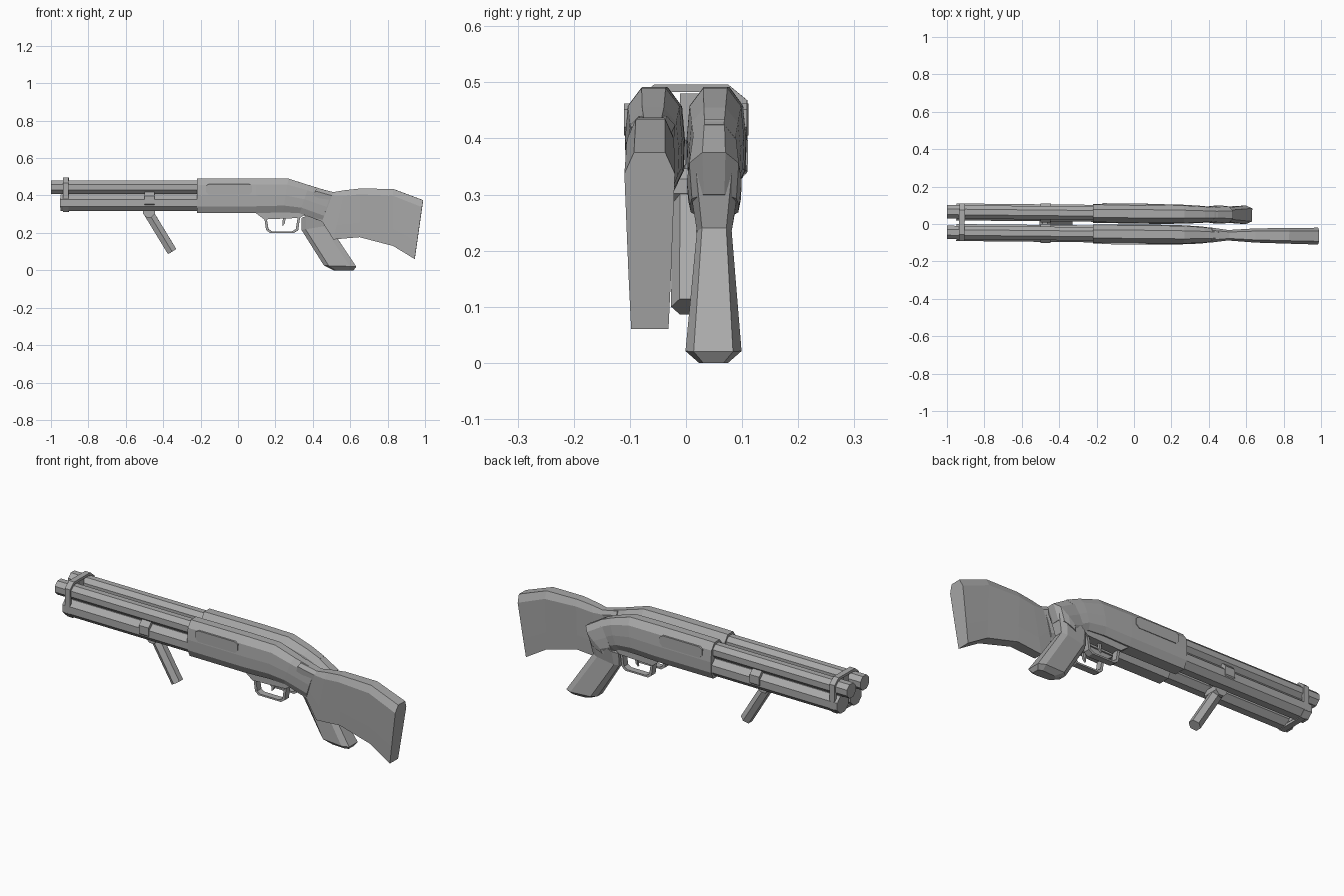
import bpy, bmesh, math
from mathutils import Vector, Matrix

cube = bpy.data.objects.get("Cube")
if cube:
    bpy.data.objects.remove(cube, do_unlink=True)

grey = bpy.data.materials.new("plain grey")
grey.use_nodes = True
grey.diffuse_color = (0.4, 0.4, 0.4, 1)
grey.node_tree.nodes["Principled BSDF"].inputs["Base Color"].default_value = grey.diffuse_color
YAW = -0.01   # both guns turn slightly


def finish(name, bm, y):
    bmesh.ops.recalc_face_normals(bm, faces=bm.faces)
    mesh = bpy.data.meshes.new(name)
    bm.to_mesh(mesh)
    bm.free()
    mesh.materials.append(grey)
    obj = bpy.data.objects.new(name, mesh)
    obj.location.y = y
    obj.rotation_euler.z = YAW
    bpy.context.collection.objects.link(obj)
    return obj


def skin(bm, rings, closed=False):
    """Join equal rings of points with quads; cap the ends unless closed."""
    vs = [[bm.verts.new(p) for p in r] for r in rings]
    n = len(vs[0])
    for i in range(len(vs) if closed else len(vs) - 1):
        a, b = vs[i], vs[(i + 1) % len(vs)]
        for k in range(n):
            bm.faces.new((a[k], a[(k + 1) % n], b[(k + 1) % n], b[k]))
    if not closed:
        bm.faces.new(vs[0])
        bm.faces.new(vs[-1])


def loft(name, y, sections, outline):
    """Each section is (x0, z0, x1, z1, half width); outline is (t, width)."""
    bm = bmesh.new()
    shape = [(t, w) for t, w in outline] + [(t, -w) for t, w in reversed(outline)]
    skin(bm, [[(x0 + (x1 - x0) * t, hw * w, z0 + (z1 - z0) * t) for t, w in shape]
              for x0, z0, x1, z1, hw in sections])
    return finish(name, bm, y)


def rod(name, y, start, end, radius, sides=8):
    a, b = Vector(start), Vector(end)
    turn = (b - a).to_track_quat('Z', 'Y').to_matrix().to_4x4()
    spin = Matrix.Rotation(math.pi / sides, 4, 'Z')
    bm = bmesh.new()
    bmesh.ops.create_cone(bm, cap_ends=True, segments=sides, radius1=radius, radius2=radius,
                          depth=(b - a).length,
                          matrix=Matrix.Translation((a + b) / 2) @ turn @ spin)
    return finish(name, bm, y)


def band(name, y, path, centre, thick, place):
    """Closed flat band: path scaled inward; place maps (u, v, side) to 3D."""
    bm = bmesh.new()
    c = Vector(centre)
    rings = []
    for p in path:
        p = Vector(p)
        q = p + (c - p).normalized() * thick
        rings.append([place(*p, -1), place(*p, 1), place(*q, 1), place(*q, -1)])
    skin(bm, rings, closed=True)
    return finish(name, bm, y)


def prism(name, y, points, y0, y1):
    bm = bmesh.new()
    skin(bm, [[(x, yy, z) for x, z in points] for yy in (y0, y1)])
    return finish(name, bm, y)


BODY = [(0, .6), (.2, .96), (.5, 1), (.82, .9), (1, .42)]
BUTT = [(0, .74), (.3, .84), (.88, 1), (1, .62)]
GRIP = [(0, .4), (.15, .85), (.8, 1), (1, .7)]
receiver = [(-.22, .305, -.22, .49, .051), (.1, .305, .1, .492, .053),
            (.24, .31, .27, .49, .051), (.33, .305, .38, .455, .046)]
guard = [(.14, .285), (.15, .215), (.17, .2), (.3, .2), (.322, .215), (.332, .285)]

# Parts shared by both guns
for side, y, out in (("right", -.055, -1), ("left", .055, 1)):
    rod(side + "_barrel", y, (-1, 0, .443), (-.2, 0, .443), .039)
    rod(side + "_magazine_tube", y, (-.95, 0, .361), (-.2, 0, .361), .049)
    rod(side + "_strap", y, (-.5, 0, .375), (-.445, 0, .375), .055)
    band(side + "_trigger_guard", y, guard, (.235, .25), .014,
         lambda u, v, s: (u, s * .017, v))
    prism(side + "_guard_base", y, [(.09, .31), (.14, .272), (.33, .28), (.38, .31)], -.024, .024)
    prism(side + "_trigger", y, [(.24, .28), (.255, .28), (.25, .25), (.237, .235)], -.006, .006)
    # Cover panel with clipped corners on the outer side
    panel = [(-.17, .42), (-.155, .405), (.06, .405), (.075, .42),
             (.075, .452), (.06, .462), (-.155, .462), (-.17, .452)]
    prism(side + "_side_panel", y, panel, out * .045, out * .0545)

# Right gun: receiver runs through the wrist into a shoulder stock
loft("right_receiver", -.055, receiver + [(.45, .26, .5, .418, .03)], BODY)
loft("right_stock", -.055, [(.37, .305, .42, .44, .04), (.45, .26, .51, .418, .028),
                            (.51, .165, .57, .428, .032), (.65, .177, .65, .437, .038),
                            (.83, .13, .83, .435, .042), (.945, .06, .99, .375, .045)], BUTT)

# Left gun: receiver ends in a block with a pistol grip
loft("left_receiver", .055, receiver + [(.36, .29, .45, .425, .041)], BODY)
loft("left_tail_block", .055, [(.36, .28, .43, .435, .042), (.40, .27, .53, .375, .049),
                               (.40, .26, .5, .3, .044)], BODY)
loft("left_pistol_grip", .055, [(.34, .28, .51, .35, .047), (.34, .215, .485, .24, .031),
                                (.46, .025, .632, .02, .05), (.51, 0, .618, 0, .026)], GRIP)

# Muzzle band around all four tubes
ring = [(-.1, .34), (-.075, .312), (.075, .312), (.1, .34), (.1, .468), (.066, .496),
        (-.066, .496), (-.1, .468)]
band("muzzle_band", 0, ring, (0, .404), .016, lambda u, v, s: (-.92 + s * .015, u, v))
prism("muzzle_spacer", 0, [(-.93, .33), (-.91, .33), (-.91, .48), (-.93, .48)], -.02, .02)

# Slanted fore grip hung between the guns
rod("fore_grip_pivot", 0, (-.475, -.04, .315), (-.475, .04, .315), .034)
rod("fore_grip", 0, (-.48, 0, .31), (-.352, 0, .1), .03, 6)
